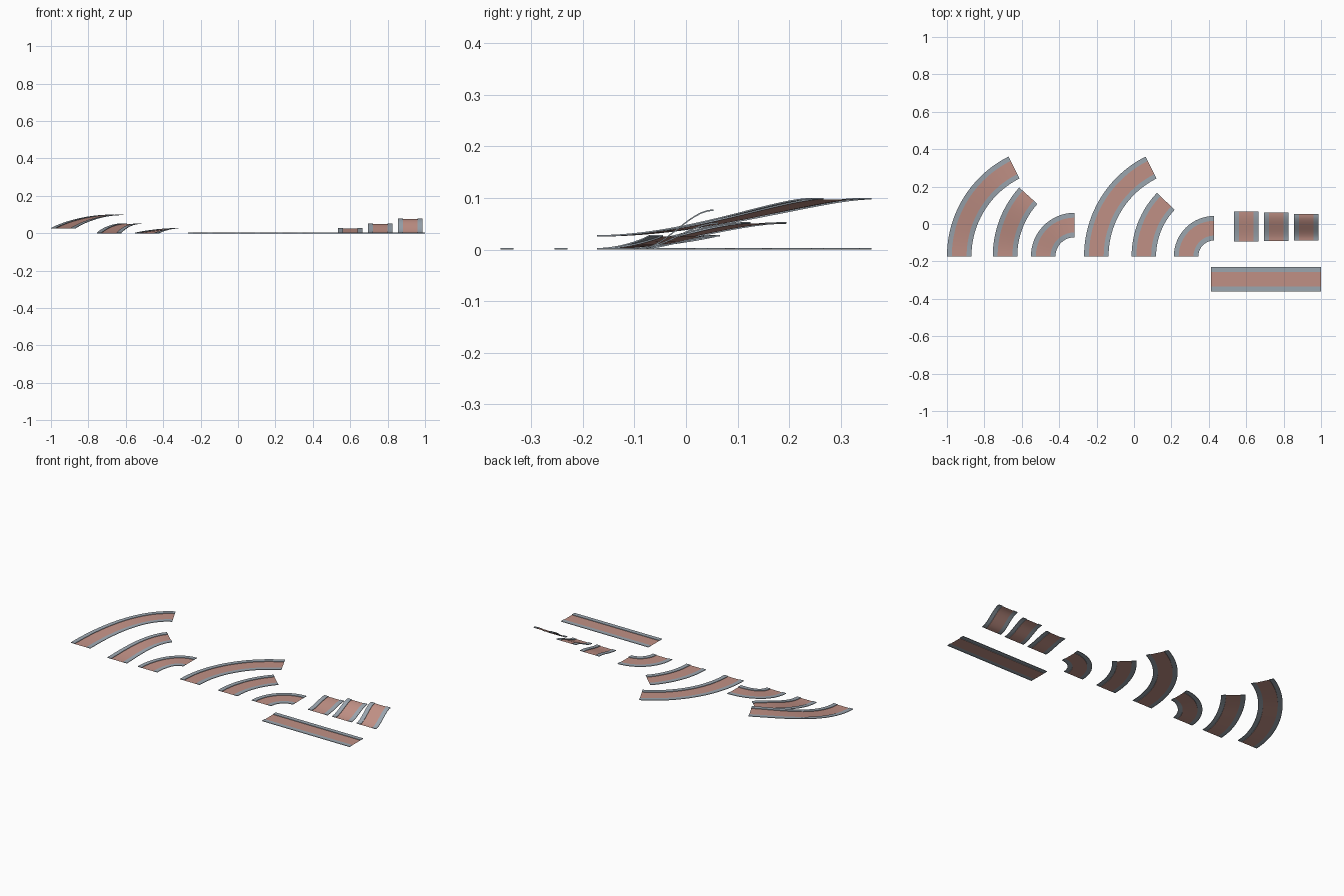
import bpy, bmesh, math

if "Cube" in bpy.data.objects:
    bpy.data.objects.remove(bpy.data.objects["Cube"])

WIDTH, CURB, LIP = 0.131, 0.026, 0.003   # road width, kerb width, kerb height


def material(name, rgb):
    m = bpy.data.materials.new(name)
    m.diffuse_color = (*rgb, 1)
    m.use_nodes = True
    m.node_tree.nodes["Principled BSDF"].inputs["Base Color"].default_value = m.diffuse_color
    return m


MATS = [material("road_pink", (0.53, 0.28, 0.235)),
        material("kerb_grey", (0.33, 0.38, 0.43))]

# Cross-section from outer edge to inner edge: (offset, height)
H = WIDTH / 2
PROFILE = [(-H, 0), (-H, LIP), (-H + CURB, LIP), (-H + CURB, 0),
           (H - CURB, 0), (H - CURB, LIP), (H, LIP), (H, 0)]


def ease(t):
    return t * t * (3 - 2 * t)


def road(name, path, z0, z1, steps):
    """Sweep the cross-section; path(t) gives centre point and sideways direction."""
    bm = bmesh.new()
    rings = []
    for i in range(steps + 1):
        t = i / steps
        (x, y), (sx, sy) = path(t)
        z = z0 + (z1 - z0) * ease(t)
        rings.append([bm.verts.new((x + sx * o, y + sy * o, z + h)) for o, h in PROFILE])
    for a, b in zip(rings, rings[1:]):
        for k in range(len(PROFILE) - 1):
            f = bm.faces.new((a[k], b[k], b[k + 1], a[k + 1]))
            f.material_index = 0 if k == 3 else 1
            f.smooth = True
    # kerb end caps
    for ring in (rings[0], rings[-1]):
        for k in (0, 4):
            bm.faces.new(ring[k:k + 4]).material_index = 1
    bmesh.ops.recalc_face_normals(bm, faces=bm.faces)
    top = max((f for f in bm.faces if f.material_index == 0), key=lambda f: f.calc_area())
    if top.normal.z < 0:
        bmesh.ops.reverse_faces(bm, faces=bm.faces)
    me = bpy.data.meshes.new(name)
    bm.to_mesh(me)
    bm.free()
    for m in MATS:
        me.materials.append(m)
    ob = bpy.data.objects.new(name, me)
    bpy.context.collection.objects.link(ob)
    bpy.context.view_layer.objects.active = ob
    ob.select_set(True)
    bpy.ops.object.shade_smooth_by_angle(angle=math.radians(30))
    ob.select_set(False)


def arc(left, radius, degrees, y0=-0.173):
    """Right-hand bend starting towards +y, outer edge at x = left."""
    cx = left + radius

    def path(t):
        a = math.radians(degrees) * t
        r = radius - H
        d = (-math.cos(a), math.sin(a))
        return (cx + r * d[0], y0 + r * d[1]), (-d[0], -d[1])
    return path


def line(p, q):
    length = math.dist(p, q)
    d = ((q[0] - p[0]) / length, (q[1] - p[1]) / length)
    return lambda t: ((p[0] + (q[0] - p[0]) * t, p[1] + (q[1] - p[1]) * t), (d[1], -d[0]))


# Rising bends
road("large_rising_bend", arc(-1.0, 0.597, 63.3), 0.025, 0.097, 24)
road("medium_rising_bend", arc(-0.755, 0.55, 42), 0, 0.05, 16)
road("small_rising_bend", arc(-0.551, 0.233, 90), 0, 0.025, 16)

# Flat bends
road("large_flat_bend", arc(-0.267, 0.597, 63.3), 0, 0, 24)
road("medium_flat_bend", arc(-0.013, 0.493, 43.5), 0, 0, 16)
road("small_flat_bend", arc(0.213, 0.216, 90), 0, 0, 16)

# Straight ramps, each one steeper
for name, x, y0, y1, h in (("low_ramp", 0.60, -0.094, 0.066, 0.025),
                           ("middle_ramp", 0.76, -0.092, 0.062, 0.05),
                           ("high_ramp", 0.921, -0.088, 0.053, 0.075)):
    road(name, line((x, y0), (x, y1)), 0, h, 12)

# Long flat straight
road("straight_road", line((0.413, -0.295), (1.0, -0.295)), 0, 0, 6)
